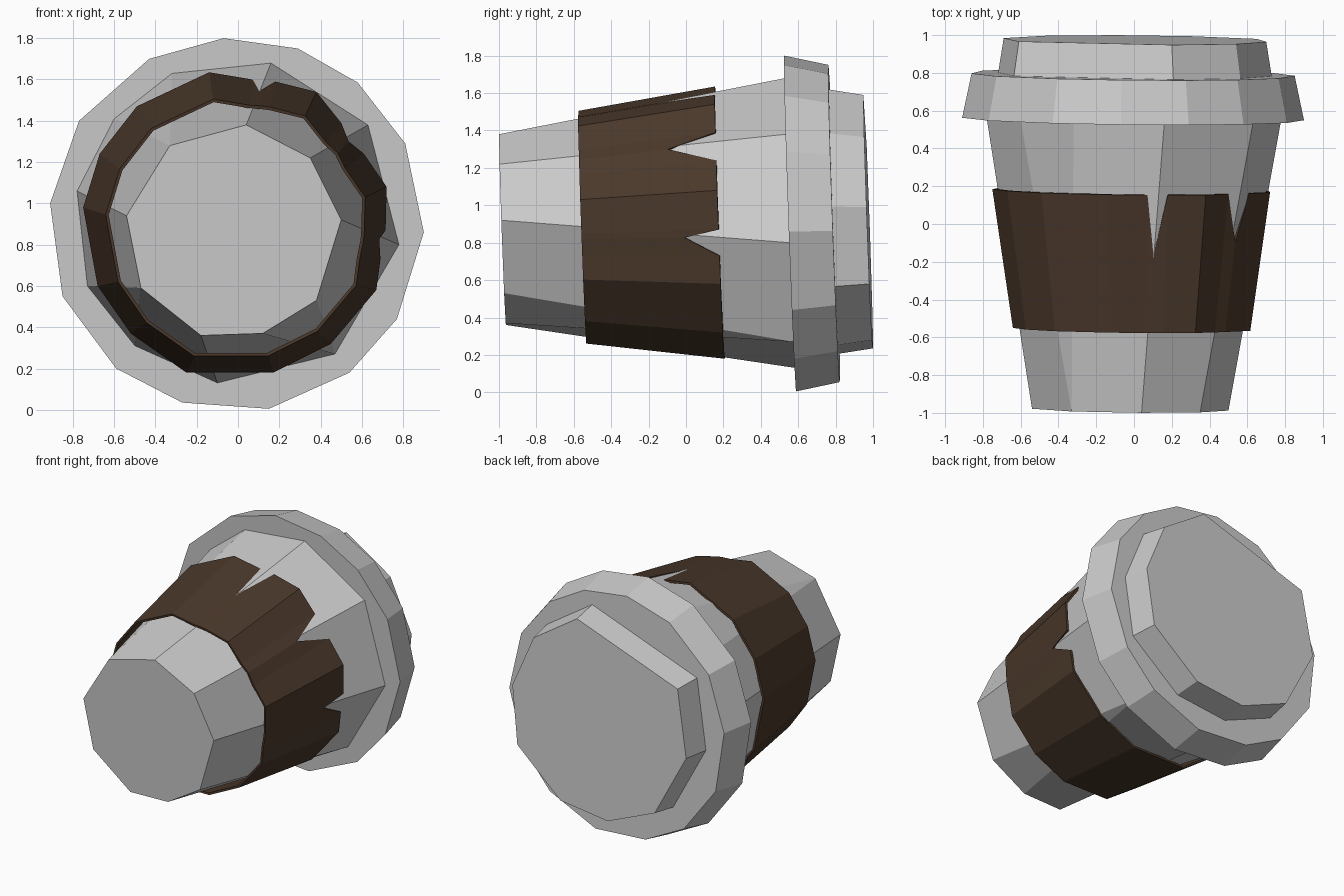
import bpy, bmesh

if "Cube" in bpy.data.objects:
    bpy.data.objects.remove(bpy.data.objects["Cube"])

CX, CZ = 0.0, 0.9


def on_plane(x, z, y0):
    # the cup lies along y with a very slight tilt
    return (x, y0 - 0.01 * x - 0.036 * (z - CZ), z)


def scaled(pts, s, cz=0.905):
    return [(x * s, cz + (z - cz) * s) for x, z in pts]


def loft(name, rings, caps=True):
    """Skin rings of 3D points that correspond one to one."""
    bm = bmesh.new()
    vs = [[bm.verts.new(p) for p in r] for r in rings]
    n = len(rings[0])
    for a, b in zip(vs, vs[1:]):
        for i in range(n):
            j = (i + 1) % n
            bm.faces.new((a[i], a[j], b[j], b[i]))
    if caps:
        bm.faces.new(vs[0])
        bm.faces.new(vs[-1])
    bmesh.ops.remove_doubles(bm, verts=bm.verts, dist=0.0005)
    bmesh.ops.recalc_face_normals(bm, faces=bm.faces)
    me = bpy.data.meshes.new(name)
    bm.to_mesh(me)
    bm.free()
    ob = bpy.data.objects.new(name, me)
    bpy.context.collection.objects.link(ob)
    return ob


# Cup body: pairs of (bottom x, z) and (mouth x, z); repeats make triangles
pairs = [
    ((0.04, 1.38), (0.16, 1.68)), ((-0.33, 1.28), (-0.32, 1.63)),
    ((-0.33, 1.28), (-0.60, 1.41)), ((-0.54, 0.94), (-0.78, 1.06)),
    ((-0.47, 0.59), (-0.73, 0.60)), ((-0.47, 0.59), (-0.50, 0.31)),
    ((-0.18, 0.36), (-0.10, 0.13)), ((0.12, 0.37), (0.47, 0.27)),
    ((0.38, 0.53), (0.47, 0.27)), ((0.50, 0.92), (0.78, 0.80)),
    ((0.35, 1.22), (0.63, 1.38)),
]


def unique(ring):
    return list(dict.fromkeys(ring))


bm = bmesh.new()
low = {p: bm.verts.new(on_plane(*p, -0.982)) for p in unique([a for a, b in pairs])}
top = {p: bm.verts.new(on_plane(*p, 0.56)) for p in unique([b for a, b in pairs])}
for (a, b), (c, d) in zip(pairs, pairs[1:] + pairs[:1]):
    bm.faces.new(list(dict.fromkeys([low[a], low[c], top[d], top[b]])))
bm.faces.new(list(low.values()))
bm.faces.new(list(top.values()))
bmesh.ops.recalc_face_normals(bm, faces=bm.faces)
mesh = bpy.data.meshes.new("cup_body")
bm.to_mesh(mesh)
bm.free()
bpy.context.collection.objects.link(bpy.data.objects.new("cup_body", mesh))

# Lid rim
rim = [(-0.07, 1.80), (0.29, 1.75), (0.58, 1.585), (0.81, 1.29), (0.90, 0.86),
       (0.77, 0.44), (0.54, 0.18), (0.15, 0.005), (-0.27, 0.035), (-0.59, 0.20),
       (-0.85, 0.55), (-0.91, 1.00), (-0.77, 1.40), (-0.43, 1.70)]
loft("lid_rim", [[on_plane(*p, 0.557) for p in rim],
                 [on_plane(*p, 0.792) for p in scaled(rim, 0.945)]])

# Raised lid top
lid = [(0.20, 1.59), (0.54, 1.365), (0.70, 0.99), (0.65, 0.58), (0.30, 0.28),
       (-0.08, 0.235), (-0.45, 0.39), (-0.69, 0.84), (-0.61, 1.31)]
loft("lid_top", [[on_plane(*p, 0.78) for p in scaled(lid, 1.045)],
                 [on_plane(*p, 0.975) for p in lid]])

# Sleeve: (x, z, how far the back edge reaches), the short ones are notches
sleeve = [(-0.14, 1.635, 1), (0.07, 1.60, 1), (0.125, 1.597, 0.65), (0.18, 1.59, 1),
          (0.38, 1.54, 1), (0.50, 1.39, 1), (0.565, 1.33, 0.65), (0.61, 1.24, 1),
          (0.72, 1.08, 1), (0.715, 0.87, 1), (0.71, 0.83, 0.75), (0.69, 0.73, 1),
          (0.67, 0.58, 1), (0.45, 0.32, 1), (0.17, 0.18, 1), (-0.25, 0.18, 1),
          (-0.52, 0.37, 1), (-0.68, 0.60, 1), (-0.75, 0.98, 1), (-0.67, 1.24, 1),
          (-0.49, 1.47, 1)]
front, back = [], []
for x, z, t in sleeve:
    f = on_plane(x * 0.855, 0.885 + (z - 0.91) * 0.855, -0.555)
    b = on_plane(x, z, 0.18)
    front.append(f)
    back.append([p + (q - p) * t for p, q in zip(f, b)])
ob = loft("sleeve", [front, back], caps=False)
brown = bpy.data.materials.new("brown_card")
brown.diffuse_color = (0.07, 0.04, 0.024, 1)
brown.use_nodes = True
brown.node_tree.nodes["Principled BSDF"].inputs["Base Color"].default_value = brown.diffuse_color
ob.data.materials.append(brown)
mod = ob.modifiers.new("thickness", "SOLIDIFY")
mod.thickness = 0.015
mod.offset = -1
